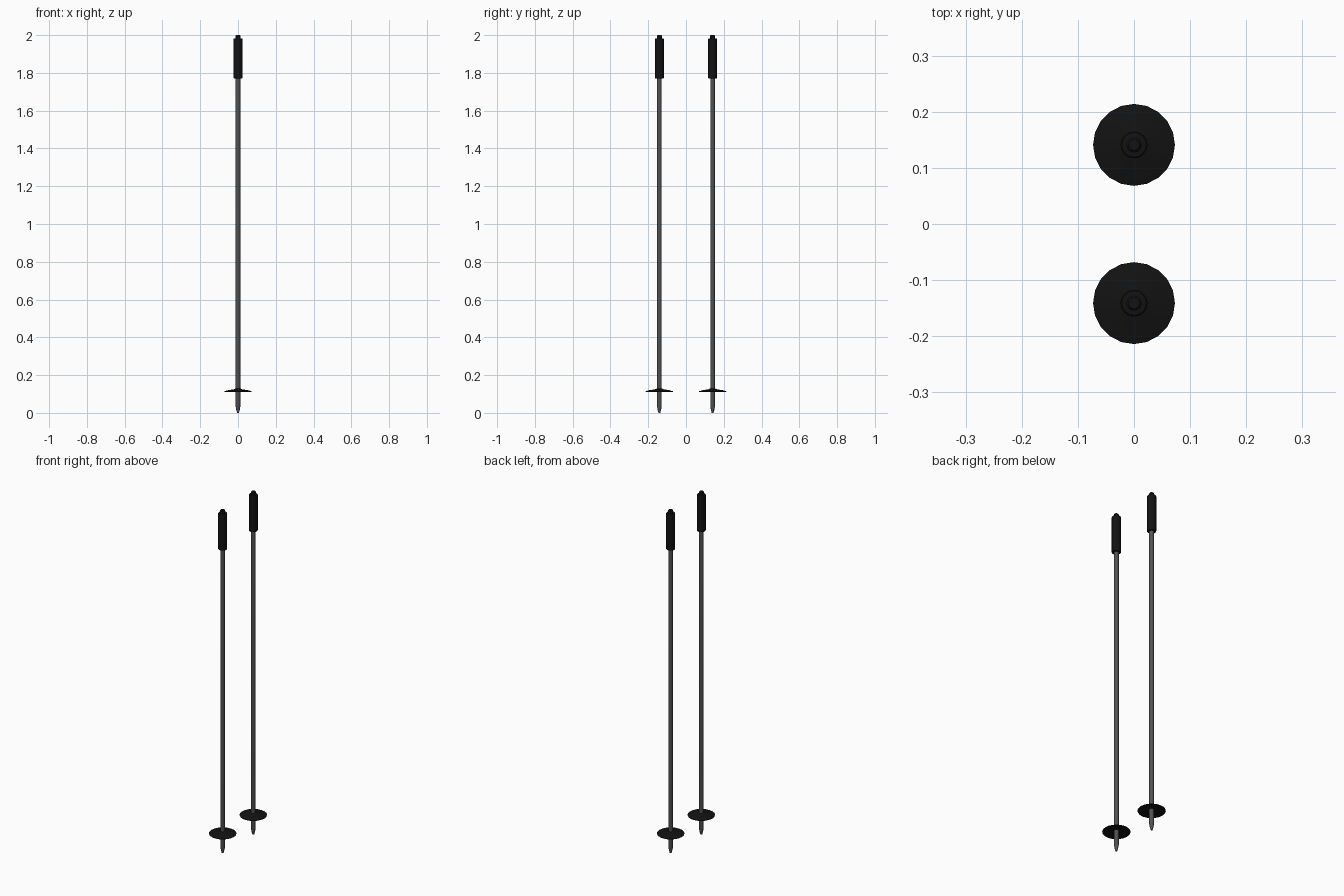
import bpy, bmesh, math

if "Cube" in bpy.data.objects:
    bpy.data.objects.remove(bpy.data.objects["Cube"])

def material(name, rgb):
    m = bpy.data.materials.new(name)
    m.diffuse_color = (*rgb, 1)
    m.use_nodes = True
    m.node_tree.nodes["Principled BSDF"].inputs["Base Color"].default_value = m.diffuse_color
    return m

BLACK = material("black_rubber", (0.006, 0.006, 0.006))
GREY = material("dark_metal", (0.085, 0.085, 0.085))

def lathe(name, profile, y, sides, mat):
    """Revolve (radius, z) points around a vertical axis; capped at both ends."""
    bm = bmesh.new()
    rings = []
    for r, z in profile:
        rings.append([bm.verts.new((r * math.cos(2 * math.pi * i / sides),
                                    r * math.sin(2 * math.pi * i / sides), z))
                      for i in range(sides)])
    for a, b in zip(rings, rings[1:]):
        for i in range(sides):
            j = (i + 1) % sides
            bm.faces.new((a[i], a[j], b[j], b[i]))
    bm.faces.new(rings[0][::-1])
    bm.faces.new(rings[-1])
    bmesh.ops.recalc_face_normals(bm, faces=bm.faces[:])
    me = bpy.data.meshes.new(name)
    bm.to_mesh(me)
    bm.free()
    me.materials.append(mat)
    ob = bpy.data.objects.new(name, me)
    ob.location.y = y
    bpy.context.collection.objects.link(ob)
    bpy.context.view_layer.objects.active = ob
    ob.select_set(True)
    bpy.ops.object.shade_smooth_by_angle(angle=math.radians(30))
    ob.select_set(False)

for side, y in (("front", -0.141), ("back", 0.141)):
    # shaft with tapered ground tip
    lathe(side + "_shaft", [(0.005, 0), (0.009, 0.015), (0.0125, 0.035),
                            (0.0125, 1.78)], y, 16, GREY)
    # shallow domed snow basket
    lathe(side + "_basket", [(0.014, 0.119), (0.05, 0.116), (0.072, 0.111),
                             (0.073, 0.114), (0.05, 0.121), (0.025, 0.124),
                             (0.015, 0.128)], y, 20, BLACK)
    # hand grip with small top button
    lathe(side + "_grip", [(0.022, 1.771), (0.024, 1.774), (0.024, 1.979),
                           (0.022, 1.982), (0.0135, 1.983), (0.0135, 1.996),
                           (0.010, 2.0)], y, 16, BLACK)
